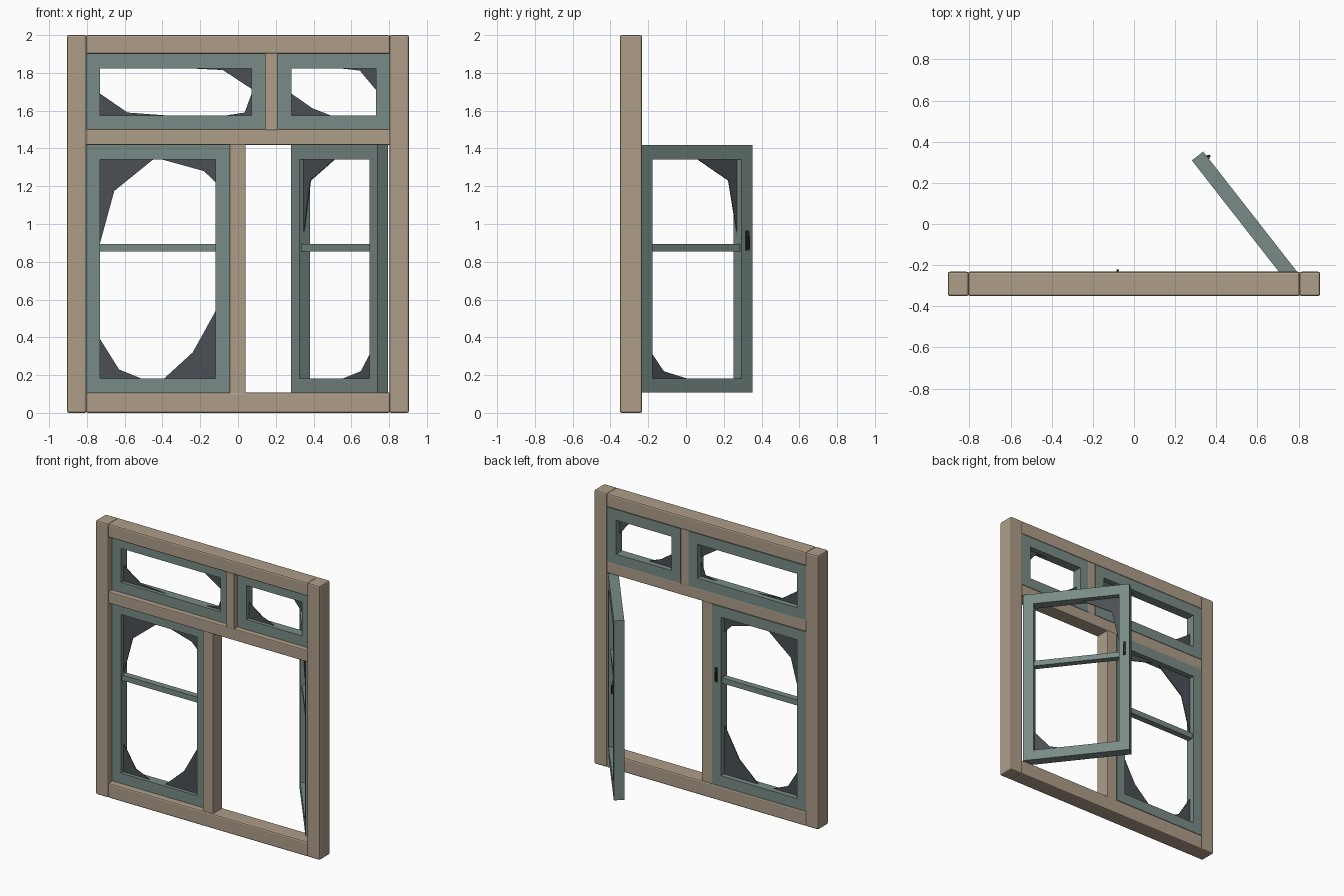
import bpy, bmesh
from math import radians
from mathutils import Matrix, Vector

if "Cube" in bpy.data.objects:
    bpy.data.objects.remove(bpy.data.objects["Cube"])


def material(name, rgb):
    m = bpy.data.materials.new(name)
    m.diffuse_color = (*rgb, 1)
    m.use_nodes = True
    m.node_tree.nodes["Principled BSDF"].inputs["Base Color"].default_value = m.diffuse_color
    return m


WOOD = material("wood", (0.42, 0.34, 0.25))
PAINT = material("painted_sash", (0.19, 0.26, 0.24))
GLASS = material("dark_glass", (0.07, 0.08, 0.09))
METAL = material("dark_metal", (0.025, 0.022, 0.02))


def finish(name, bm, mat, place=None):
    bmesh.ops.recalc_face_normals(bm, faces=bm.faces[:])
    me = bpy.data.meshes.new(name)
    bm.to_mesh(me)
    bm.free()
    me.materials.append(mat)
    ob = bpy.data.objects.new(name, me)
    bpy.context.collection.objects.link(ob)
    if place:
        ob.matrix_world = place
    return ob


def box(name, x, y, z, mat, bevel=0.0, place=None):
    bm = bmesh.new()
    size = Vector((x[1] - x[0], y[1] - y[0], z[1] - z[0]))
    mid = Vector((sum(x), sum(y), sum(z))) / 2
    bmesh.ops.create_cube(bm, size=1, matrix=Matrix.Translation(mid) @ Matrix.Diagonal((*size, 1)))
    ob = finish(name, bm, mat, place)
    if bevel:
        mod = ob.modifiers.new("soft_edges", "BEVEL")
        mod.width = bevel
        mod.segments = 2
    return ob


def prism(name, pts, y0, y1, mat, place=None):
    """Extrude an (x, z) outline from y0 to y1."""
    bm = bmesh.new()
    f = bm.faces.new([bm.verts.new((x, y0, z)) for x, z in pts])
    ext = bmesh.ops.extrude_face_region(bm, geom=[f])
    bmesh.ops.translate(bm, vec=(0, y1 - y0, 0),
                        verts=[v for v in ext["geom"] if isinstance(v, bmesh.types.BMVert)])
    return finish(name, bm, mat, place)


def ring(name, outer, inner, y0, y1, mat, place=None):
    """Rectangular frame; outer and inner are (x0, x1, z0, z1)."""
    bm = bmesh.new()
    loops = []
    for (a, b, c, d), y in ((outer, y0), (outer, y1), (inner, y1), (inner, y0)):
        loops.append([bm.verts.new((x, y, z)) for x, z in ((a, c), (b, c), (b, d), (a, d))])
    for k in range(4):
        p, q = loops[k], loops[(k + 1) % 4]
        for i in range(4):
            j = (i + 1) % 4
            bm.faces.new((p[i], p[j], q[j], q[i]))
    return finish(name, bm, mat, place)


def sash(name, x, z, shards, place, bar=False, handle_x=None):
    """Sash with its back face on local y = 0; shards are lists of (x, z)."""
    t, r = 0.07, 0.073
    inner = (x[0] + r, x[1] - r, z[0] + 0.075, z[1] - 0.077)
    ring(name + "_sash", (*x, *z), inner, -t, 0, PAINT, place)
    if bar:
        box(name + "_glazing_bar", inner[:2], (-0.058, -0.012), (0.855, 0.895), PAINT, place=place)
    for i, (cx, cz, pts) in enumerate(shards):
        corner = (inner[cx], inner[2 + cz])
        pts = [(min(max(px, inner[0]), inner[1]), min(max(pz, inner[2]), inner[3])) for px, pz in pts]
        prism(f"{name}_glass_shard_{i + 1}", [corner] + pts, -0.044, -0.038, GLASS, place)
    if handle_x is not None:
        h = handle_x
        box(name + "_handle_plate", (h - 0.011, h + 0.011), (-0.002, 0.005), (0.86, 0.965), METAL, 0.002, place)
        box(name + "_handle_grip", (h - 0.006, h + 0.006), (0.004, 0.015), (0.87, 0.935), METAL, 0.002, place)


# Outer wooden frame
FULL, SLIM = (-0.35, -0.232), (-0.345, -0.237)
for side, s in (("left", -1), ("right", 1)):
    box(side + "_post", sorted((s * 0.803, s * 0.905)), FULL, (0, 2), WOOD, 0.01)
box("top_rail", (-0.806, 0.806), FULL, (1.9, 2.0), WOOD, 0.01)
box("bottom_rail", (-0.806, 0.806), FULL, (0, 0.108), WOOD, 0.01)
box("transom_rail", (-0.806, 0.806), SLIM, (1.418, 1.502), WOOD, 0.006)
box("lower_mullion", (-0.045, 0.04), SLIM, (0.1, 1.422), WOOD, 0.005)
box("upper_mullion", (0.145, 0.21), SLIM, (1.495, 1.905), WOOD, 0.005)

# Closed sashes with broken glass left in the corners
# (shard = corner side in x, corner side in z, broken edge from side to side)
closed = Matrix.Translation((0, -0.235, 0))
sash("lower_left", (-0.803, -0.045), (0.108, 1.418), [
    (0, 1, [(-0.73, 0.90), (-0.655, 1.175), (-0.45, 1.4)]),
    (1, 1, [(-0.40, 1.4), (-0.18, 1.28), (-0.118, 1.22)]),
    (0, 0, [(-0.73, 0.39), (-0.63, 0.23), (-0.515, 0.1)]),
    (1, 0, [(-0.39, 0.1), (-0.24, 0.32), (-0.118, 0.54)]),
], closed, bar=True, handle_x=-0.08)
sash("upper_left", (-0.803, 0.145), (1.5, 1.9), [
    (1, 1, [(-0.24, 1.9), (-0.08, 1.815), (0.08, 1.715)]),
    (0, 0, [(-0.73, 1.69), (-0.585, 1.59), (-0.385, 1.5)]),
    (1, 0, [(-0.06, 1.5), (0.035, 1.59), (0.08, 1.69)]),
], closed)
sash("upper_right", (0.21, 0.803), (1.5, 1.9), [
    (1, 1, [(0.55, 1.9), (0.645, 1.812), (0.73, 1.71)]),
    (0, 0, [(0.28, 1.69), (0.395, 1.612), (0.49, 1.5)]),
], closed)

# Open casement, swung inwards about its right-hand back edge
swung = Matrix.Translation((0.795, -0.235, 0)) @ Matrix.Rotation(radians(-52), 4, "Z")
sash("open_casement", (-0.745, 0), (0.108, 1.418), [
    (0, 1, [(-0.68, 0.95), (-0.615, 1.23), (-0.41, 1.4)]),
    (1, 0, [(-0.06, 0.345), (-0.18, 0.22), (-0.33, 0.1)]),
], swung, bar=True, handle_x=-0.71)
